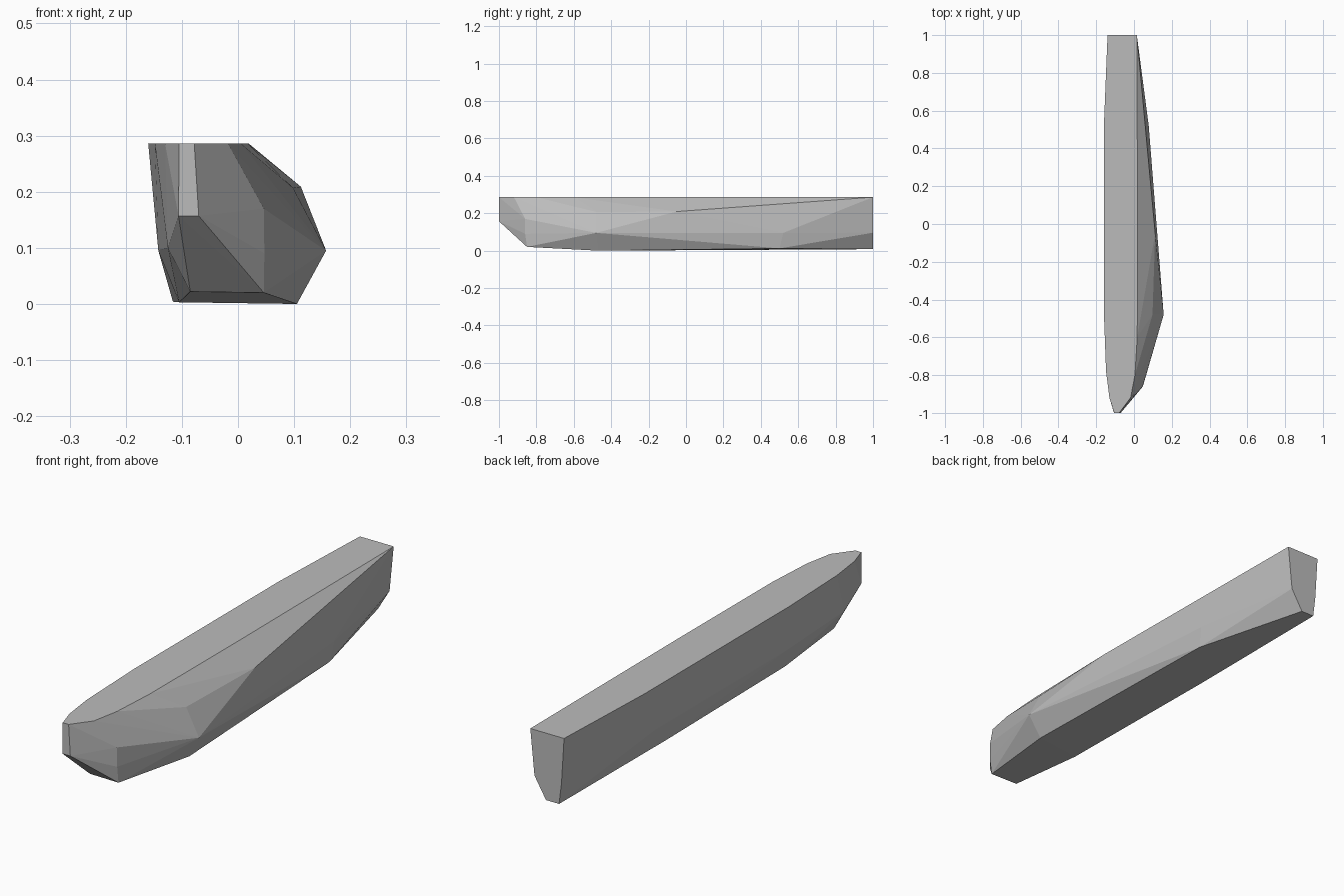
import bpy, bmesh

grey = bpy.data.materials.new("plain grey")
grey.diffuse_color = (0.5, 0.5, 0.5, 1)

TOP = 0.286
# Deck outline (x, y): left edge, then right edge
deck = [(-0.14, 1), (-0.16, 0.5), (-0.16, -0.45), (-0.148, -0.78), (-0.13, -0.92), (-0.105, -1),
        (-0.078, -1), (-0.018, -0.92), (0.005, -0.8), (0.017, -0.6), (0.019, 0), (0.015, 1)]
# Left side: waist and keel edge (x, y, z)
left = [(-0.128, 1, 0.095), (-0.142, 0.4, 0.095), (-0.142, -0.45, 0.095), (-0.125, -0.86, 0.1),
        (-0.117, 1, 0.008), (-0.116, 0.3, 0.004), (-0.105, -0.5, 0.003), (-0.085, -0.85, 0.022)]
# Right side: upper knuckle, waist and keel edge
right = [(0.112, -0.05, 0.209), (0.098, -0.48, 0.207), (0.046, -0.86, 0.17),
         (-0.004, 1, 0.096), (0.078, 0.52, 0.095), (0.157, -0.48, 0.095), (0.047, -0.86, 0.09),
         (-0.057, 1, 0.008), (0.07, 0.5, 0.012), (0.105, -0.47, 0.0), (0.046, -0.85, 0.02)]
# Blunt nose, lower corners
nose = [(-0.106, -1, 0.157), (-0.07, -1, 0.157)]

# Faceted body wrapped around the edge points
bm = bmesh.new()
for p in [(x, y, TOP) for x, y in deck] + left + right + nose:
    bm.verts.new(p)
bmesh.ops.convex_hull(bm, input=bm.verts)
bmesh.ops.delete(bm, geom=[v for v in bm.verts if not v.link_faces], context='VERTS')
bmesh.ops.dissolve_limit(bm, angle_limit=0.005, verts=bm.verts, edges=bm.edges)
bmesh.ops.recalc_face_normals(bm, faces=bm.faces)
mesh = bpy.data.meshes.new("hull")
bm.to_mesh(mesh)
bm.free()
mesh.materials.append(grey)
bpy.context.collection.objects.link(bpy.data.objects.new("hull", mesh))
